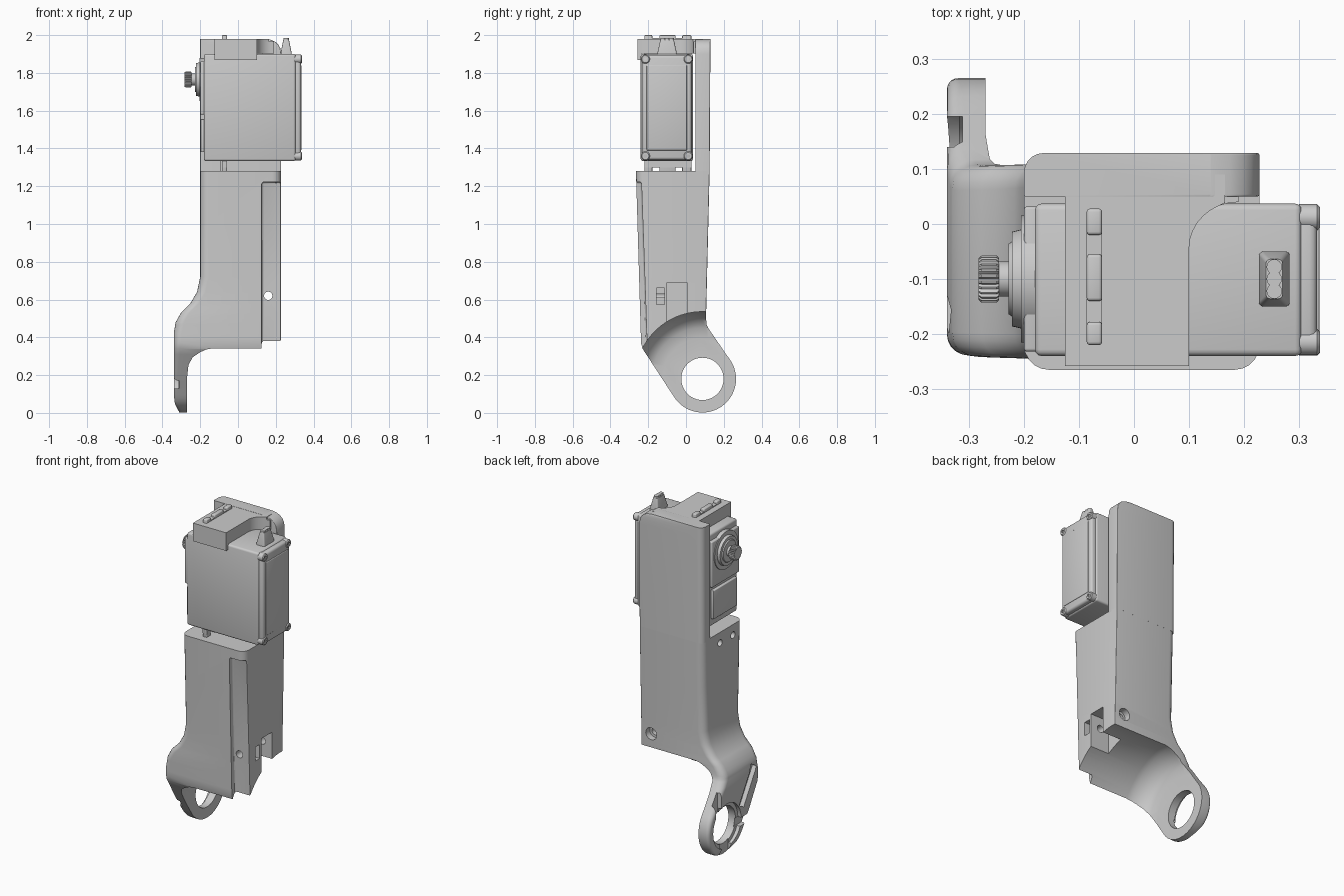
import bpy, bmesh, math
from mathutils import Matrix, Vector

cube = bpy.data.objects.get("Cube")
if cube:
    bpy.data.objects.remove(cube, do_unlink=True)

GREY = bpy.data.materials.new("light grey plastic")
GREY.use_nodes = True
GREY.diffuse_color = (0.6, 0.6, 0.6, 1)
GREY.node_tree.nodes["Principled BSDF"].inputs["Base Color"].default_value = (0.6, 0.6, 0.6, 1)
parts = []


def finish(name, bm, bevel=0):
    bmesh.ops.recalc_face_normals(bm, faces=bm.faces)
    if bevel:
        bmesh.ops.bevel(bm, geom=bm.edges[:], offset=bevel, segments=3, profile=0.5, affect='EDGES')
    mesh = bpy.data.meshes.new(name)
    bm.to_mesh(mesh)
    bm.free()
    mesh.materials.append(GREY)
    ob = bpy.data.objects.new(name, mesh)
    bpy.context.collection.objects.link(ob)
    parts.append(ob)
    return ob


def box(name, x, y, z, bevel=0, turn=0):
    bm = bmesh.new()
    size = Matrix.Diagonal((x[1] - x[0], y[1] - y[0], z[1] - z[0], 1))
    mid = Vector((sum(x), sum(y), sum(z))) / 2
    bmesh.ops.create_cube(bm, size=1, matrix=Matrix.Translation(mid) @ Matrix.Rotation(turn, 4, 'X') @ size)
    return finish(name, bm, bevel)


def stack(name, rings):
    """Skin a list of equal-length closed rings and cap both ends."""
    bm = bmesh.new()
    rows = [[bm.verts.new(p) for p in ring] for ring in rings]
    n = len(rows[0])
    for a, b in zip(rows, rows[1:]):
        for i in range(n):
            bm.faces.new((a[i], a[(i + 1) % n], b[(i + 1) % n], b[i]))
    bm.faces.new(rows[0][::-1])
    bm.faces.new(rows[-1])
    return finish(name, bm)


def lathe(name, profile, y, z, n=48):
    """Turn (x, radius) pairs about an axis along x."""
    ang = [2 * math.pi * i / n for i in range(n)]
    return stack(name, [[(x, y + r * math.cos(a), z + r * math.sin(a)) for a in ang] for x, r in profile])


def rounded(z, x0, x1, y0, y1, radii):
    """Horizontal rounded rectangle; radii run +x+y, -x+y, -x-y, +x-y."""
    ring = []
    for k, (sx, sy) in enumerate(((1, 1), (-1, 1), (-1, -1), (1, -1))):
        r = min(radii[k], 0.45 * (y1 - y0), 0.45 * (x1 - x0))
        cx = x1 - r if sx > 0 else x0 + r
        cy = y1 - r if sy > 0 else y0 + r
        for i in range(6):
            a = math.pi / 2 * (k + i / 5)
            ring.append((cx + r * math.cos(a), cy + r * math.sin(a), z))
    return ring


def lerp(keys, z):
    for (z0, v0), (z1, v1) in zip(keys, keys[1:]):
        if z <= z1:
            return v0 + (v1 - v0) * max(0, z - z0) / (z1 - z0)
    return keys[-1][1]


def boolean(ob, cutters, op='DIFFERENCE'):
    for cutter in cutters:
        mod = ob.modifiers.new("cut", 'BOOLEAN')
        mod.operation, mod.solver, mod.object = op, 'EXACT', cutter
        dg = bpy.context.evaluated_depsgraph_get()
        mesh = bpy.data.meshes.new_from_object(ob.evaluated_get(dg))
        ob.modifiers.clear()
        ob.data = mesh
        parts.remove(cutter)
        bpy.data.objects.remove(cutter, do_unlink=True)


# Lower arm: rounded sections flaring outwards into the pivot ring
CY, CZ, R = 0.087, 0.18, 0.178
outer = [(0.0, -0.31), (0.05, -0.335), (0.1, -0.34), (0.42, -0.34), (0.48, -0.33), (0.53, -0.302),
         (0.58, -0.252), (0.64, -0.217), (0.72, -0.2)]
front = [(0.084, -0.063), (0.34, -0.23), (0.37, -0.238), (1.28, -0.265)]
back = [(0.283, 0.231), (0.46, 0.11), (0.5, 0.106), (1.28, 0.125)]
levels = [CZ - R * math.cos(math.radians(a)) for a in range(6, 126, 7)]
levels += [0.31, 0.34, 0.37, 0.4, 0.42, 0.45, 0.465, 0.48, 0.5, 0.53, 0.555, 0.58, 0.61, 0.64, 0.68, 0.72, 1, 1.28]
sections = []
for z in levels:
    half = math.sqrt(max(0, R * R - (z - CZ) ** 2))
    y0 = CY - half if z < 0.084 else lerp(front, z)
    y1 = CY + half if z < 0.283 else lerp(back, z)
    soft = lerp([(0.2, 0.02), (0.45, 0.045)], z)
    sections.append(rounded(z, lerp(outer, z), 0.228, y0, y1, (0.004, soft, soft, 0.045)))
arm = stack("lower_arm", sections)

# Round hollow under the arm, pivot hole and outer clip recesses
hollow = lathe("hollow", [(-0.27, 0.215), (-0.262, 0.27), (-0.24, 0.31), (-0.2, 0.336), (-0.17, 0.35),
                          (-0.14, 0.356), (0.4, 0.356)], CY, CZ, 96)
hole = lathe("hole", [(-0.5, 0.112), (0, 0.112)], CY, CZ)
clip = lathe("clip_seat", [(-0.5, 0.135), (-0.318, 0.135)], CY, CZ)
notches = [box("notch", (-0.4, -0.312), y, z) for y, z in
           (((0.14, 0.195), (0.2, 0.4)), ((-0.12, 0.0), (0.13, 0.18)), ((0.04, 0.13), (-0.05, 0.08)))]
slot = box("slot", (-0.4, -0.312), (-0.14, -0.09), (0.23, 0.47), turn=0.55)

# Front step, side notch, side slot and through holes
step = box("step", (0.125, 0.4), (-0.42, -0.218), (0.2, 1.22), 0.012, turn=0.035)
side_notch = box("side_notch", (0.1, 0.4), (-0.1, 0.005), (0.2, 0.69))
side_slot = box("side_slot", (0.18, 0.4), (-0.155, -0.115), (0.575, 0.66))


def y_drill(r, y0, y1):
    drill = lathe("drill", [(y0, r), (y1, r)], 0, 0, 24)
    drill.data.transform(Matrix.Translation((0.16, 0, 0.62)) @ Matrix.Rotation(math.pi / 2, 4, 'Z'))
    return drill


screw_holes = [lathe("screw_hole", [(-0.4, 0.02), (-0.1, 0.02)], y, 1.215, 20) for y in (-0.17, -0.045)]
boolean(arm, [hollow, hole, clip, *notches, slot, step, side_notch, side_slot,
              y_drill(0.022, -0.5, 0.5), y_drill(0.037, 0.07, 0.5), *screw_holes])

# Upper back plate with rounded top corner
plate_x = [(1.27, 0.228), (1.9, 0.228), (1.93, 0.224), (1.95, 0.213), (1.965, 0.197), (1.975, 0.175), (1.98, 0.14)]
stack("back_plate", [rounded(z, -0.2, x, 0.05, 0.125 + 0.004 * (z > 1.5), (0.004, 0.045, 0.004, 0.004))
                     for z, x in plate_x])

# Top bridge over the servo, filleted into the back plate
outline = [(-0.125, 0.09), (-0.125, -0.257), (0.1, -0.257)]
for i in range(9):
    a = math.pi - math.pi / 2 * i / 8
    outline.append((0.19 + 0.09 * math.cos(a), -0.045 + 0.085 * math.sin(a)))
outline.append((0.19, 0.09))
stack("top_bridge", [[(x, y, z) for x, y in outline] for z in (1.903, 1.965)])
trimmed = [(min(x, 0.165), y) for x, y in outline]
stack("bridge_cap", [[(x, y, z) for x, y in trimmed] for z in (1.96, 1.979)])
box("front_lip", (-0.125, 0.1), (-0.258, -0.235), (1.868, 1.979))

# Servo case, lid and gear-side covers
box("servo_case", (-0.18, 0.305), (-0.24, 0.037), (1.333, 1.9), 0.012)
box("servo_lid", (0.28, 0.333), (-0.232, 0.029), (1.34, 1.893), 0.014)
box("lid_panel", (0.32, 0.337), (-0.208, 0.005), (1.39, 1.84), 0.004)
box("gear_cover", (-0.2, -0.17), (-0.232, 0.032), (1.58, 1.86), 0.006)
box("lower_cover", (-0.198, -0.17), (-0.215, 0.015), (1.38, 1.555), 0.004)
for y in (-0.215, 0.012):
    for z in (1.36, 1.873):
        screw = lathe("lid_screw", [(0.3, 0.024), (0.333, 0.024), (0.338, 0.019)], y, z, 20)
        boolean(screw, [lathe("socket", [(0.325, 0.01), (0.4, 0.01)], y, z, 6)])

# Output boss and splined shaft
AY, AZ = -0.1, 1.765
lathe("output_boss", [(-0.18, 0.115), (-0.205, 0.115), (-0.205, 0.09), (-0.222, 0.086), (-0.222, 0.068),
                      (-0.228, 0.064), (-0.228, 0.032), (-0.25, 0.032)], AY, AZ)
spline = []
for x, scale in ((-0.245, 0.9), (-0.25, 1), (-0.277, 1), (-0.283, 0.88)):
    spline.append([(x, AY + r * math.cos(a), AZ + r * math.sin(a)) for i in range(72)
                   for a in [2 * math.pi * i / 72] for r in [scale * (0.043 if i % 3 else 0.037)]])
stack("spline_shaft", spline)

# Mounting ears, scalloped around the screw holes
EAR = (-0.086, -0.058)
box("ear_plate", EAR, (-0.22, 0.028), (1.3, 1.95))
for y in ((-0.22, -0.178), (-0.14, -0.055), (-0.02, 0.028)):
    box("ear_tab", EAR, y, (1.24, 2.0), 0.006)
for y in (-0.16, -0.037):
    box("ear_web", EAR, (y - 0.025, y + 0.025), (1.9, 1.985))
box("ear_rib", (-0.095, -0.08), (-0.107, -0.093), (1.27, 1.35))

# Cable grommet with three wire ends
grommet = []
for z, w, d in ((1.89, 0.028, 0.05), (1.91, 0.028, 0.05), (1.975, 0.015, 0.036)):
    grommet.append(rounded(z, 0.255 - w, 0.255 + w, -0.1 - d, -0.1 + d, [0.008] * 4))
stack("cable_grommet", grommet)
for y in (-0.122, -0.1, -0.078):
    wire = [(0.255 + 0.014 * math.cos(a), y + 0.014 * math.sin(a)) for a in [math.pi * i / 8 for i in range(16)]]
    stack("wire_end", [[(x, v, z) for x, v in wire] for z in (1.96, 1.985)])

# Smooth rounded areas, keep crisp edges
bpy.ops.object.select_all(action='DESELECT')
for ob in parts:
    ob.select_set(True)
bpy.context.view_layer.objects.active = arm
bpy.ops.object.shade_smooth_by_angle(angle=math.radians(30))
